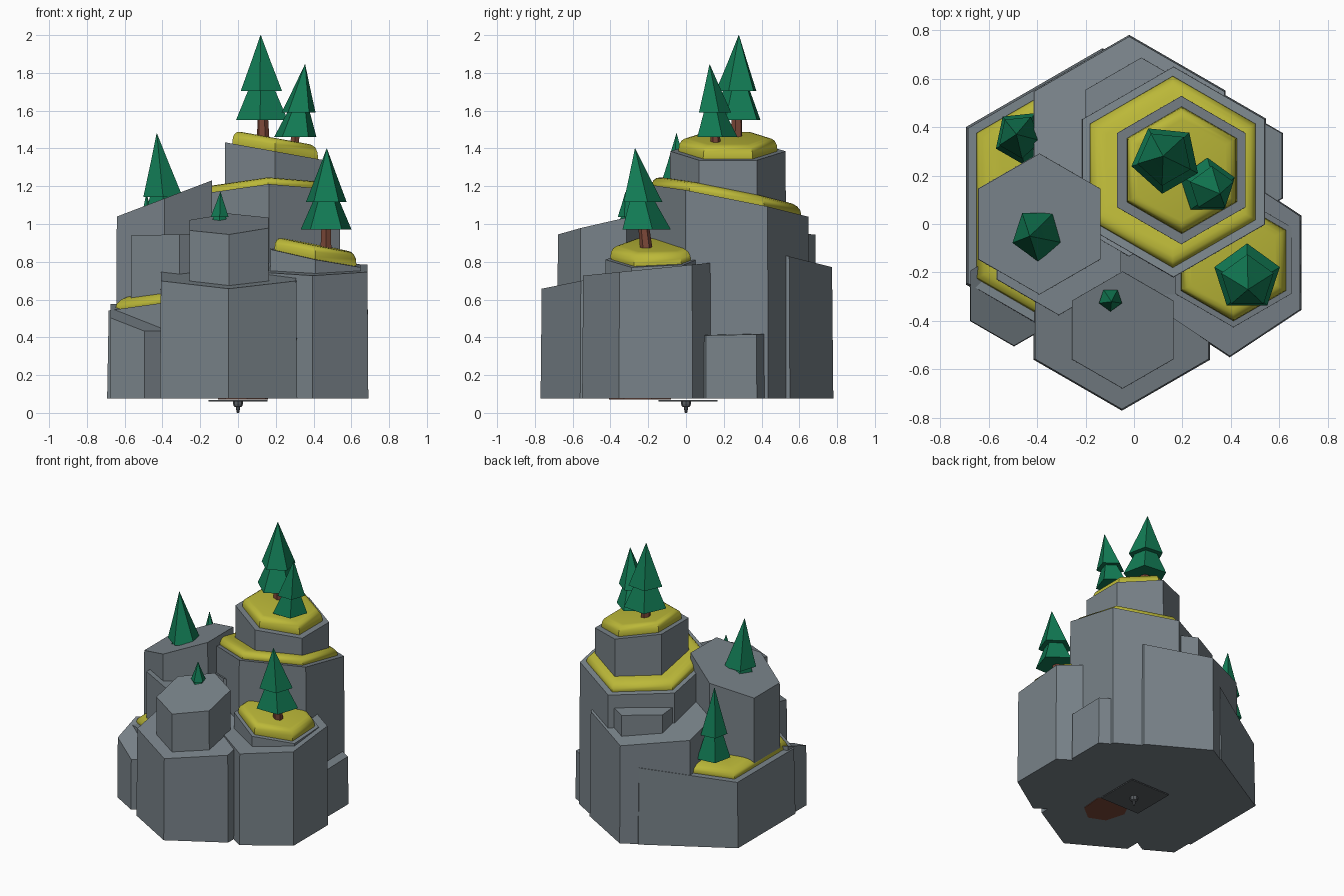
import bpy
import bmesh
from math import cos, sin, radians, pi
from mathutils import Vector

if "Cube" in bpy.data.objects:
    bpy.data.objects.remove(bpy.data.objects["Cube"])


def material(name, rgb):
    m = bpy.data.materials.new(name)
    m.use_nodes = True
    m.diffuse_color = (*rgb, 1)
    m.node_tree.nodes["Principled BSDF"].inputs["Base Color"].default_value = (*rgb, 1)
    return m


ROCK = material("grey rock", (0.19, 0.225, 0.25))
GRASS = material("yellow grass", (0.50, 0.48, 0.04))
LEAF = material("green needles", (0.006, 0.20, 0.09))
BARK = material("brown bark", (0.20, 0.065, 0.04))
METAL = material("dark metal", (0.10, 0.11, 0.12))
GROUND = 0.075


def loft(name, rings, mat, smooth=False):
    """Skin a list of equal-length point rings and cap both ends."""
    bm = bmesh.new()
    loops = [[bm.verts.new(p) for p in ring] for ring in rings]
    n = len(loops[0])
    for a, b in zip(loops, loops[1:]):
        for i in range(n):
            j = (i + 1) % n
            bm.faces.new((a[i], a[j], b[j], b[i]))
    bm.faces.new(loops[0][::-1])
    bm.faces.new(loops[-1])
    bmesh.ops.remove_doubles(bm, verts=bm.verts, dist=1e-5)
    bmesh.ops.recalc_face_normals(bm, faces=bm.faces)
    mesh = bpy.data.meshes.new(name)
    bm.to_mesh(mesh)
    bm.free()
    mesh.materials.append(mat)
    obj = bpy.data.objects.new(name, mesh)
    bpy.context.collection.objects.link(obj)
    if smooth:
        bpy.ops.object.select_all(action="DESELECT")
        obj.select_set(True)
        bpy.context.view_layer.objects.active = obj
        bpy.ops.object.shade_smooth_by_angle(angle=radians(50))
    return obj


def ring(x, y, z, r, sides=6, phase=90, slope=(0, 0), xs=1.0):
    """Polygon ring whose height follows a slope about its centre."""
    pts = []
    for i in range(sides):
        a = radians(phase) + 2 * pi * i / sides
        dx, dy = r * xs * cos(a), r * sin(a)
        pts.append((x + dx, y + dy, z + slope[0] * dx + slope[1] * dy))
    return pts


def column(name, x, y, r, z, slope=(0, 0), xs=1.0, base=GROUND):
    loft(name, [ring(x, y, base, r, xs=xs),
                ring(x, y, z, r * 0.985, slope=slope, xs=xs)], ROCK)


def grass(name, x, y, r, z, slope, h=0.07):
    """Rounded turf cap following the tilt of the rock under it."""
    profile = [(0.97, -0.4), (1.0, 0.1), (0.985, 0.5), (0.94, 0.8), (0.88, 0.95), (0.8, 1.0)]
    loft(name, [ring(x, y, z + h * t, r * k, slope=slope) for k, t in profile],
         GRASS, smooth=True)


def tree(name, base, apex, z0, r, phase=90, trunk=0.035):
    """Leaning trunk with a skirt tier and a pointed tier, five-sided."""
    base, apex = Vector(base), Vector(apex)
    h = apex.z - z0

    def at(z, rad, sides=5):
        p = base.lerp(apex, (z - base.z) / (apex.z - base.z))
        return ring(p.x, p.y, z, rad, sides, phase)

    loft(name + "_trunk", [at(base.z, trunk, 6), at(z0 + 0.3 * h, trunk * 0.7, 6)], BARK)
    loft(name + "_lower_needles", [at(z0, r), at(z0 + 0.4 * h, r * 0.45)], LEAF)
    loft(name + "_upper_needles", [at(z0 + 0.34 * h, r * 0.8),
                                   at(z0 + 0.7 * h, r * 0.36),
                                   at(apex.z, 0.001)], LEAF)


# Rock columns: x, y, radius, top height, tilt
column("base_rock", -0.13, 0.075, 0.65, 0.62, (0.14, 0))
column("front_column", -0.05, -0.35, 0.42, 0.74, (0, 0.2))
column("front_upper_column", -0.047, -0.437, 0.245, 1.0, (0.03, 0.23))
column("left_front_column", 0.395, -0.16, 0.39, 0.765, (0, 0.1), xs=0.873)
column("left_front_step", 0.41, -0.15, 0.28, 0.825, (-0.2, 0.05))
column("left_low_column", 0.38, 0.24, 0.27, 0.42, (-0.03, 0.02))
column("tall_column", 0.163, 0.215, 0.44, 1.125, (0.03, -0.2))
column("summit_column", 0.195, 0.222, 0.31, 1.385, (-0.18, 0))
column("right_column", -0.39, 0.0, 0.295, 1.135, (0.38, 0))
column("right_front_step", -0.31, -0.08, 0.30, 0.945, (0.02, 0))
column("right_low_column", -0.495, -0.295, 0.21, 0.505, (-0.19, 0.35))
column("back_column", -0.02, 0.32, 0.46, 0.885, (0, -0.25))
column("back_step", 0.03, 0.42, 0.27, 0.97, (0, -0.1))

# Turf caps
grass("base_grass", -0.13, 0.075, 0.60, 0.62, (0.14, 0), 0.06)
grass("left_front_grass", 0.41, -0.15, 0.25, 0.825, (-0.2, 0.02), 0.065)
grass("tall_column_grass", 0.16, 0.215, 0.395, 1.125, (0.03, -0.2), 0.055)
grass("summit_grass", 0.197, 0.222, 0.262, 1.385, (-0.18, 0), 0.07)

# Trees
tree("summit_tree", (0.135, 0.265, 1.40), (0.12, 0.28, 2.0), 1.55, 0.145, 48)
tree("summit_small_tree", (0.295, 0.16, 1.40), (0.355, 0.125, 1.845), 1.46, 0.118, 90, 0.028)
tree("left_front_tree", (0.465, -0.205, 0.82), (0.47, -0.27, 1.40), 0.97, 0.142, 90)
tree("right_tree", (-0.375, -0.04, 0.92), (-0.43, -0.05, 1.48), 0.97, 0.137, 270)
tree("right_back_tree", (-0.46, 0.355, 0.55), (-0.485, 0.37, 1.16), 0.66, 0.115, 60, 0.028)
tree("front_small_tree", (-0.1, -0.305, 0.94), (-0.093, -0.32, 1.17), 0.97, 0.062, 270, 0.015)

# Underside: mounting plate, pin and earth patch
loft("mounting_plate", [ring(0, 0.01, z, 0.22, 4, 45) for z in (0.06, 0.068)], METAL)
loft("mounting_pin", [ring(0, 0, z, r, 8) for z, r in
     ((0, 0.006), (0.02, 0.01), (0.03, 0.01), (0.034, 0.022), (0.048, 0.026), (0.062, 0.026))],
     METAL)
loft("earth_patch", [ring(0.03, -0.24, z, 0.17, 7, 20, xs=0.8) for z in (0.071, 0.077)], BARK)
